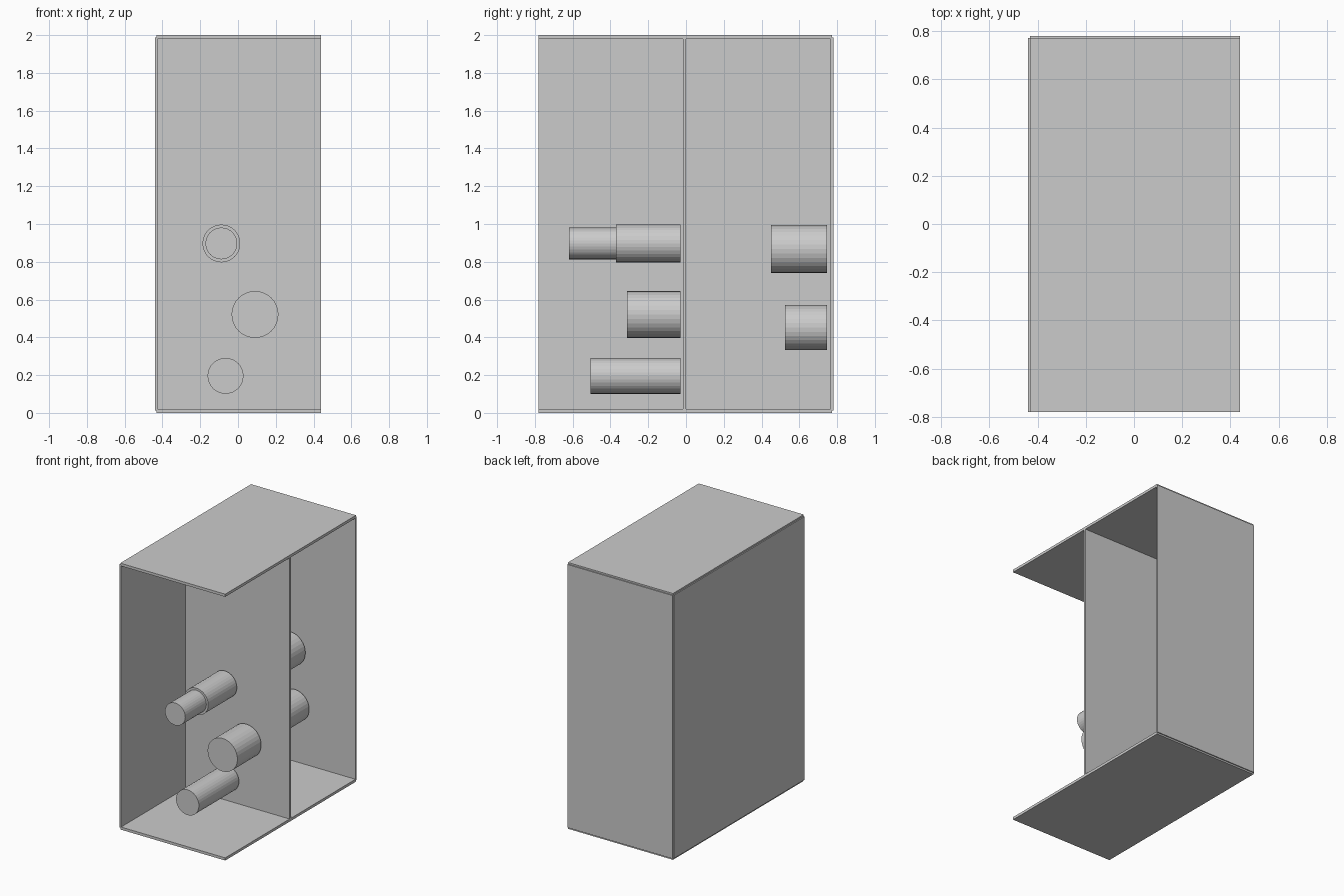
import bpy
import math

cube = bpy.data.objects.get("Cube")
if cube:
    bpy.data.objects.remove(cube, do_unlink=True)

grey = bpy.data.materials.new("plain_grey")
grey.use_nodes = True
grey.diffuse_color = (0.6, 0.6, 0.6, 1)
grey.node_tree.nodes["Principled BSDF"].inputs["Base Color"].default_value = (0.6, 0.6, 0.6, 1)


def finish(name):
    obj = bpy.context.object
    obj.name = name
    obj.data.materials.append(grey)
    return obj


def panel(name, low, high):
    """Thin board between two opposite corners."""
    centre = [(a + b) / 2 for a, b in zip(low, high)]
    bpy.ops.mesh.primitive_cube_add(size=1, location=centre)
    obj = finish(name)
    obj.scale = [b - a for a, b in zip(low, high)]
    bpy.ops.object.transform_apply(location=False, rotation=False, scale=True)


def peg(name, x, z, radius, front, back):
    """Round peg lying along y."""
    bpy.ops.mesh.primitive_cylinder_add(
        vertices=32, radius=radius, depth=back - front,
        location=(x, (front + back) / 2, z), rotation=(math.pi / 2, 0, 0))
    finish(name)


W, D, H = 0.44, 0.78, 2.0   # half width, half depth, height
T = 0.02                    # board thickness
STEP = 0.008                # small notch along the outer corners
LOW, HIGH = STEP + 0.004, H - STEP - 0.004

# Open cabinet: floor and roof, side wall, back wall, middle divider
for name, z in (("floor_panel", 0), ("roof_panel", H - T)):
    panel(name, (-W + STEP, -D, z), (W, D - STEP, z + T))
panel("side_wall", (-W, -D, LOW), (-W + 0.015, D - STEP, HIGH))
panel("back_wall", (-W + STEP, D - 0.015, LOW), (W, D, HIGH))
panel("divider", (-W + STEP, -0.016, LOW), (W, 0, HIGH))

# Pegs in front of the divider
FACE = -0.03
peg("upper_peg", -0.088, 0.897, 0.1, -0.37, FACE)
peg("upper_peg_tip", -0.088, 0.897, 0.084, -0.62, -0.37)
peg("middle_peg", 0.09, 0.521, 0.124, -0.312, FACE)
peg("lower_peg", -0.066, 0.196, 0.095, -0.505, FACE)

# Pegs in front of the back wall
peg("rear_upper_peg", -0.09, 0.868, 0.127, 0.45, 0.747)
peg("rear_lower_peg", -0.05, 0.452, 0.119, 0.524, 0.747)
